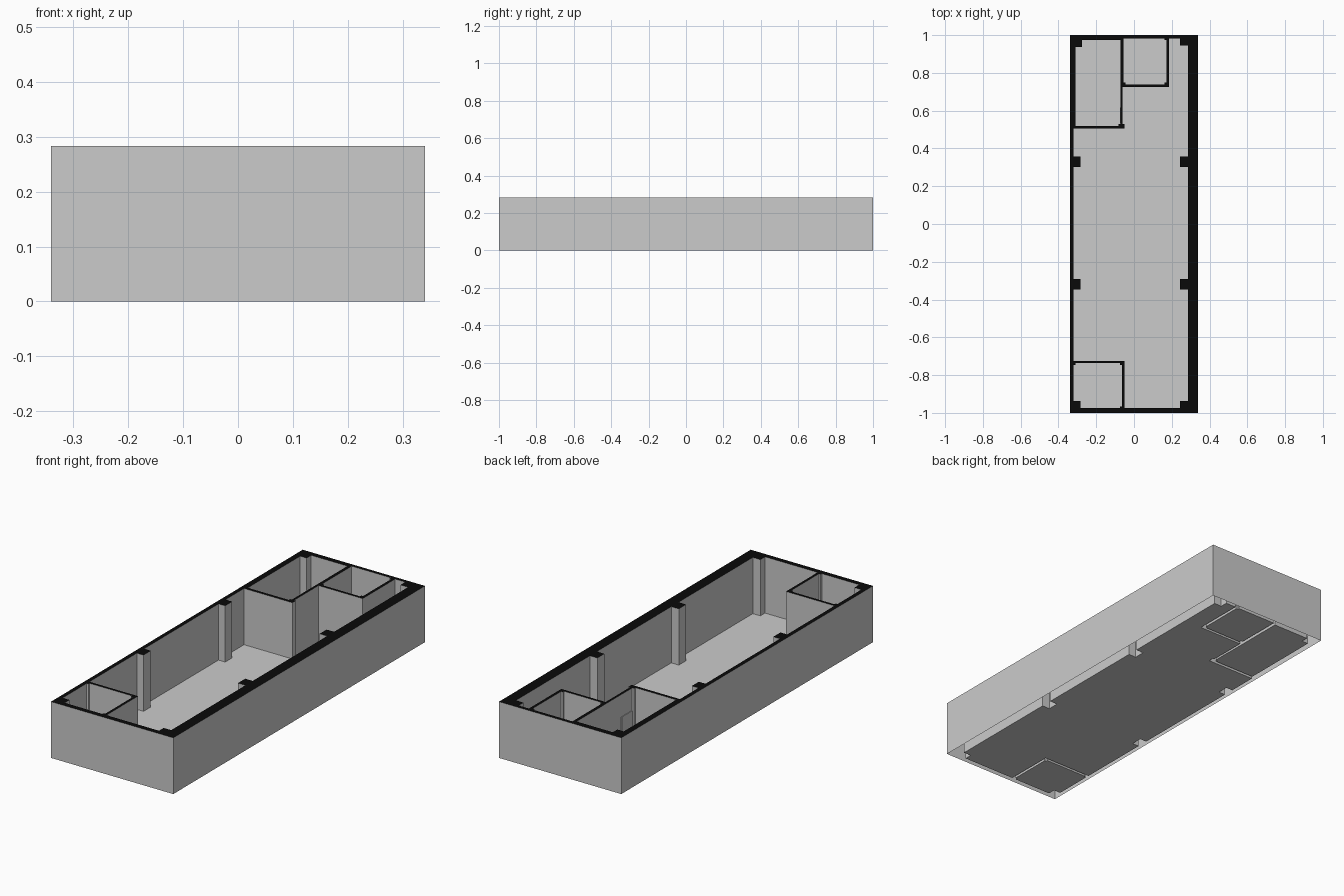
import bpy, bmesh

if "Cube" in bpy.data.objects:
    bpy.data.objects.remove(bpy.data.objects["Cube"])

H = 0.283   # wall height


def make_object(name, bm, mat=None):
    me = bpy.data.meshes.new(name)
    bm.to_mesh(me)
    bm.free()
    ob = bpy.data.objects.new(name, me)
    bpy.context.collection.objects.link(ob)
    if mat:
        me.materials.append(mat)
    return ob


def room(x0, y0, x1, y1, bl=0, br=0, tr=0, tl=0):
    """Counter-clockwise room outline with square posts cut from its corners."""
    pts = []
    for x, y, n, sx, sy in ((x0, y0, bl, 1, 1), (x1, y0, br, -1, 1),
                            (x1, y1, tr, -1, -1), (x0, y1, tl, 1, -1)):
        if not n:
            pts.append((x, y))
            continue
        notch = [(x, y + sy * n), (x + sx * n, y + sy * n), (x + sx * n, y)]
        pts += notch if sx == sy else notch[::-1]
    return pts


def pillar(wall, face, y0, y1):
    """Outline points of a pillar standing out from a side wall."""
    return [(wall, y0), (face, y0), (face, y1), (wall, y1)]


# Plan outlines
L, R, LP, RP = -0.32, 0.285, -0.283, 0.243
outer = [(-0.34, -1), (0.34, -1), (0.34, 1), (-0.34, 1)]
hall = [(-0.05, -0.975), (RP, -0.975), (RP, -0.938), (R, -0.938)]
hall += pillar(R, RP, -0.347, -0.29) + pillar(R, RP, 0.302, 0.357)
hall += [(R, 0.945), (RP, 0.945), (RP, 0.983), (0.186, 0.983), (0.186, 0.725),
         (-0.06, 0.725), (-0.06, 0.53), (-0.051, 0.53), (-0.051, 0.505), (L, 0.505)]
hall += pillar(L, LP, 0.357, 0.302) + pillar(L, LP, -0.29, -0.347)
hall += [(L, -0.724), (-0.05, -0.724)]
rooms = {
    "hall": hall,
    "back_left_room": room(-0.31, 0.52, -0.072, 0.973, br=0.01, tl=0.036),
    "back_middle_room": room(-0.056, 0.738, 0.172, 0.983, bl=0.01, br=0.01, tr=0.01),
    "front_left_room": room(L, -0.975, -0.063, -0.737, bl=0.038, br=0.01, tr=0.01, tl=0.01),
}


def add_walls(bm, pts, inward):
    n = len(pts)
    lo = [bm.verts.new((x, y, 0)) for x, y in pts]
    hi = [bm.verts.new((x, y, H)) for x, y in pts]
    for i in range(n):
        j = (i + 1) % n
        f = [lo[i], lo[j], hi[j], hi[i]]
        bm.faces.new(f[::-1] if inward else f)


# Outside skin of the walls
bm = bmesh.new()
add_walls(bm, outer, False)
make_object("outer_wall", bm)

# Inner wall skins and floors; wall cores stay hollow and open below
for name, pts in rooms.items():
    bm = bmesh.new()
    add_walls(bm, pts, True)
    make_object(name + "_walls", bm)
    bm = bmesh.new()
    bm.faces.new([bm.verts.new((x, y, 0)) for x, y in pts])
    make_object(name + "_floor", bm)

# Black cut surface along the wall tops
black = bpy.data.materials.new("wall_cut_black")
black.diffuse_color = (0.003, 0.003, 0.003, 1)
black.use_nodes = True
black.node_tree.nodes["Principled BSDF"].inputs["Base Color"].default_value = black.diffuse_color
bm = bmesh.new()
edges = []
for pts in [outer, *rooms.values()]:
    vs = [bm.verts.new((x, y, H)) for x, y in pts]
    edges += [bm.edges.new((vs[i - 1], vs[i])) for i in range(len(vs))]
bmesh.ops.triangle_fill(bm, use_beauty=True, edges=edges, normal=(0, 0, 1))
for f in bm.faces:
    if f.normal.z < 0:
        f.normal_flip()
make_object("wall_top", bm, black)

# Low door panel inside the back left room
bm = bmesh.new()
bmesh.ops.create_cube(bm, size=1)
bmesh.ops.scale(bm, verts=bm.verts, vec=(0.004, 0.085, 0.17))
bmesh.ops.translate(bm, verts=bm.verts, vec=(-0.073, 0.575, 0.085))
make_object("door_panel", bm)
